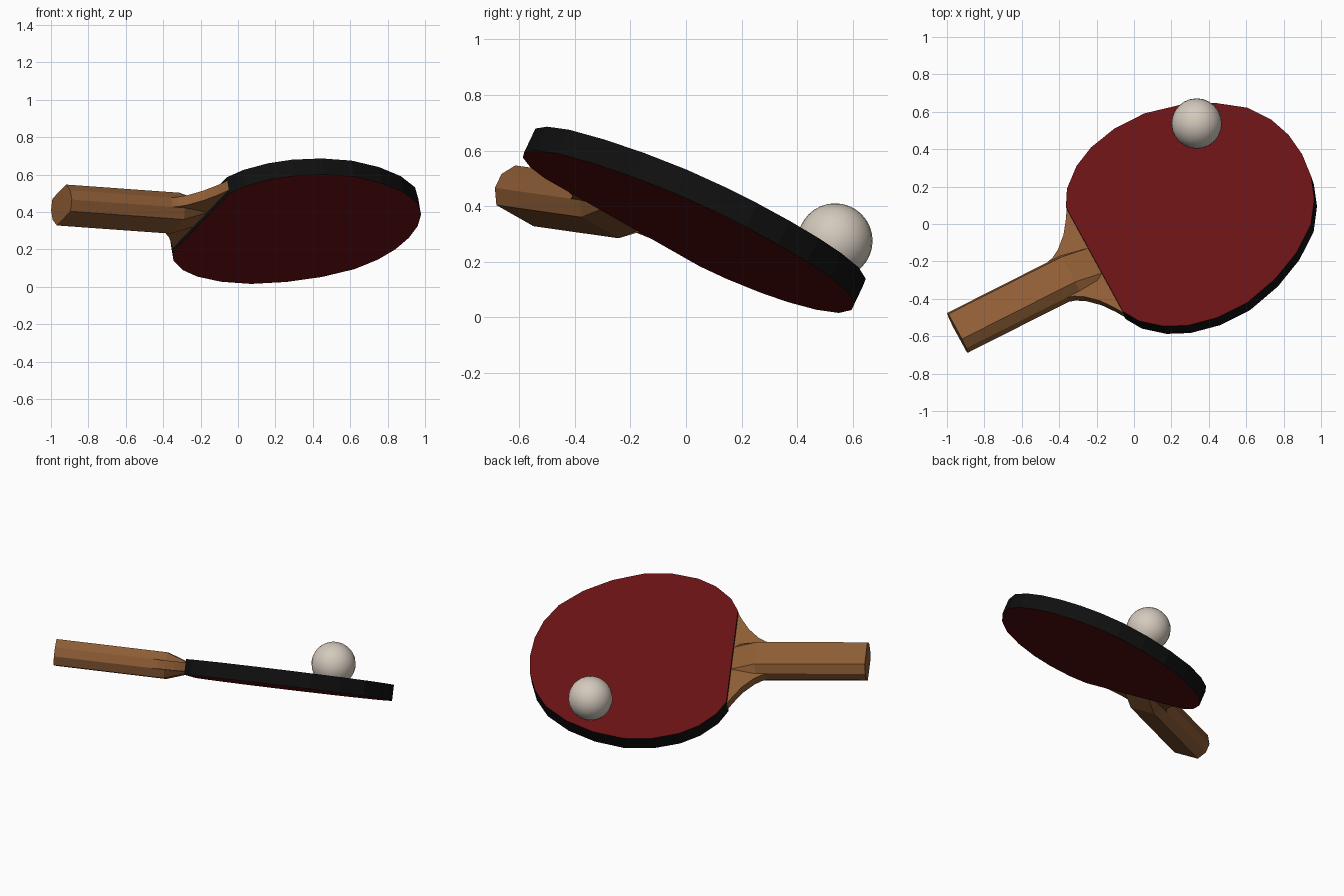
import bpy, bmesh
from mathutils import Matrix, Vector

if "Cube" in bpy.data.objects:
    bpy.data.objects.remove(bpy.data.objects["Cube"])


def material(name, rgb):
    m = bpy.data.materials.new(name)
    m.diffuse_color = (*rgb, 1)
    m.use_nodes = True
    m.node_tree.nodes["Principled BSDF"].inputs["Base Color"].default_value = m.diffuse_color
    return m


RED = material("red rubber", (0.14, 0.006, 0.007))
BLACK = material("black edge", (0.005, 0.005, 0.005))
WOOD = material("wood", (0.27, 0.11, 0.036))
WHITE = material("ball white", (0.66, 0.59, 0.51))

# Tilted frame of the bat: X along the handle, Y across, Z out of the face
axis = Vector((0.891, 0.450, -0.064)).normalized()
normal = Vector((-0.15, 0.425, 0.893))
across = normal.cross(axis).normalized()
normal = axis.cross(across)
FRAME = Matrix((axis, across, normal)).transposed().to_4x4()
FRAME.translation = (-0.944, -0.582, 0.437)


def add_object(name, bm, mats, matrix=FRAME):
    bmesh.ops.recalc_face_normals(bm, faces=bm.faces)
    me = bpy.data.meshes.new(name)
    bm.to_mesh(me)
    bm.free()
    for m in mats:
        me.materials.append(m)
    ob = bpy.data.objects.new(name, me)
    ob.matrix_world = matrix
    bpy.context.collection.objects.link(ob)
    return ob


def loft(sections):
    """Closed solid through rings that have equal point counts."""
    bm = bmesh.new()
    rings = [[bm.verts.new(p) for p in s] for s in sections]
    n = len(rings[0])
    for r, s in zip(rings, rings[1:]):
        for i in range(n):
            j = (i + 1) % n
            bm.faces.new((r[i], r[j], s[j], s[i]))
    bm.faces.new(rings[0][::-1])
    bm.faces.new(rings[-1])
    return bm


def plate(half, h):
    """Flat plate from one half of an outline, mirrored across the handle axis."""
    outline = half + [(x, -y) for x, y in reversed(half) if y > 0]
    return loft([[(x, y, z) for x, y in outline] for z in (-h, h)])


# Blade: black rim, red rubber on both flat faces
blade_half = [(0.83, 0.355), (0.882, 0.45), (0.985, 0.545), (1.10, 0.605),
              (1.26, 0.643), (1.44, 0.643), (1.63, 0.592), (1.80, 0.508),
              (1.94, 0.395), (2.02, 0.27), (2.063, 0.14), (2.077, 0)]
bm = plate(blade_half, 0.048)
bm.normal_update()
for f in bm.faces:
    f.material_index = 1 if abs(f.normal.z) > 0.5 else 0
add_object("blade", bm, [BLACK, RED])

# Flared wooden neck
neck_half = [(0.50, 0.10), (0.59, 0.115), (0.64, 0.132), (0.685, 0.16),
             (0.75, 0.225), (0.80, 0.30), (0.835, 0.362)]
add_object("neck", plate(neck_half, 0.028), [WOOD])

# Eight-sided handle that ramps down to the neck
section = [(0.12, 0.028), (0.085, 0.08), (-0.085, 0.08), (-0.12, 0.028),
           (-0.12, -0.028), (-0.085, -0.08), (0.085, -0.08), (0.12, -0.028)]
stations = [(0.0, 1.0, 1.0), (0.68, 1.0, 1.0), (0.83, 1.0, 0.36)]
add_object("handle", loft([[(x, y * w, z * h) for y, z in section]
                           for x, w, h in stations]), [WOOD])

# Ball resting on the blade
bm = bmesh.new()
bmesh.ops.create_uvsphere(bm, u_segments=24, v_segments=16, radius=0.135)
for f in bm.faces:
    f.smooth = True
add_object("ball", bm, [WHITE], Matrix.Translation((0.335, 0.537, 0.275)))
